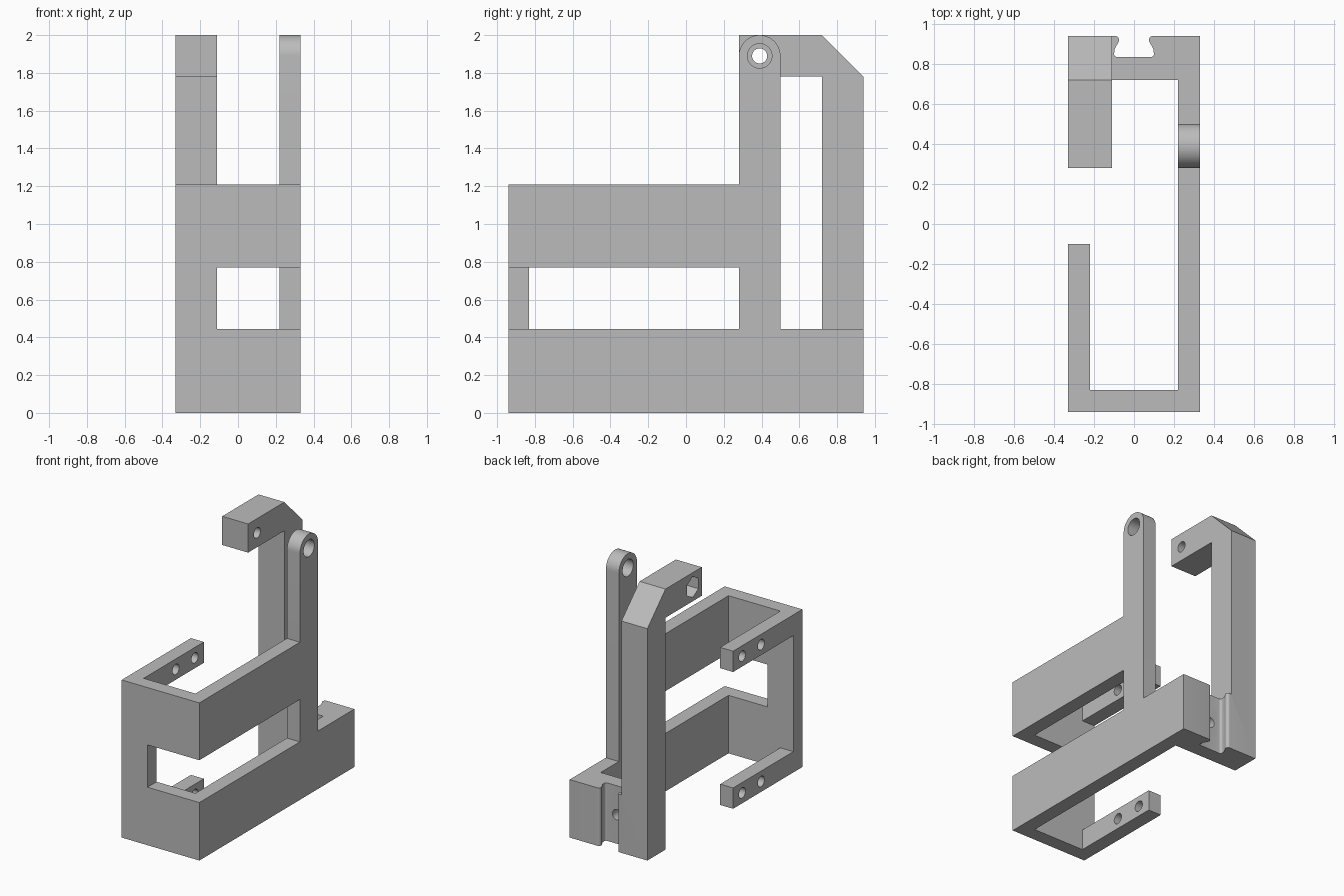
import bpy
import bmesh
import math

cube = bpy.data.objects.get("Cube")
if cube:
    bpy.data.objects.remove(cube, do_unlink=True)

grey = bpy.data.materials.new("plain grey")
grey.use_nodes = True
GREY = (0.5, 0.5, 0.5, 1)
grey.diffuse_color = GREY
grey.node_tree.nodes["Principled BSDF"].inputs["Base Color"].default_value = GREY

# Shared dimensions: half width, half length, wall thickness, level heights
W, L, T = 0.33, 0.94, 0.11
LOW, MID, TOP, FULL = 0.445, 0.77, 1.21, 2.0
POST_A, POST_B = 0.28, 0.5      # pivot post, front and back
PIVOT_Y, PIVOT_Z = 0.39, 1.89
BACK = L - 2 * T                # inner face of the back wall


def prism(name, profile, axis, lo, hi):
    """Extrude a closed 2D profile along an axis, from lo to hi."""
    place = {"x": lambda u, v, w: (w, u, v),
             "y": lambda u, v, w: (u, w, v),
             "z": lambda u, v, w: (u, v, w)}[axis]
    bm = bmesh.new()
    face = bm.faces.new([bm.verts.new(place(u, v, lo)) for u, v in profile])
    ext = bmesh.ops.extrude_face_region(bm, geom=[face])
    shift = place(0, 0, hi - lo)
    bmesh.ops.translate(bm, vec=shift,
                        verts=[g for g in ext["geom"] if isinstance(g, bmesh.types.BMVert)])
    bmesh.ops.recalc_face_normals(bm, faces=bm.faces)
    mesh = bpy.data.meshes.new(name)
    bm.to_mesh(mesh)
    bm.free()
    mesh.materials.append(grey)
    obj = bpy.data.objects.new(name, mesh)
    bpy.context.collection.objects.link(obj)
    return obj


def arc(cu, cv, r, start, end, n):
    angles = [math.radians(start + (end - start) * i / n) for i in range(n + 1)]
    return [(cu + r * math.cos(a), cv + r * math.sin(a)) for a in angles]


def ring(cu, cv, r, n=32):
    return arc(cu, cv, r, 90, 450, n)[:-1]


def rect(u0, u1, v0, v1):
    return [(u0, v0), (u1, v0), (u1, v1), (u0, v1)]


def combine(target, tool, operation):
    mod = target.modifiers.new(operation.title(), "BOOLEAN")
    mod.operation, mod.solver, mod.object = operation, "EXACT", tool
    bpy.context.view_layer.objects.active = target
    bpy.ops.object.modifier_apply(modifier=mod.name)
    bpy.data.objects.remove(tool, do_unlink=True)


# Side plate: two beams and the round-topped pivot post
plate = [(-L, 0), (L, 0), (L, LOW), (POST_B, LOW)]
plate += arc(PIVOT_Y, PIVOT_Z, T, 0, 180, 32)
plate += [(POST_A, TOP), (-L, TOP), (-L, MID), (POST_A, MID), (POST_A, LOW), (-L, LOW)]
frame = prism("bracket_frame", plate, "x", W - T, W)

# Front wall with a window open to one side
front = [(-W, 0), (W, 0), (W, LOW), (-T, LOW), (-T, MID), (W, MID), (W, TOP), (-W, TOP)]
parts = [prism("front_wall", front, "y", -L, -L + T)]

# Short clamp arms, lower and upper
for name, z in (("lower_arm", 0), ("upper_arm", TOP - 0.16)):
    parts.append(prism(name, rect(-L, -0.1, z, z + 0.16), "x", -W, -W + T))

# Back block with a round-lipped dovetail groove
lip = arc(0.095, L - 0.02, 0.02, 90, 205, 8)
lip += [(0.098, 0.872)] + arc(0.084, 0.851, 0.016, 30, -90, 6)
groove = lip + [(-x, y) for x, y in reversed(lip)]
block = [(-0.2, BACK), (W, BACK), (W, L)] + groove + [(-0.2, L)]
parts.append(prism("back_block", block, "z", 0, LOW))

# Rear mast with its chamfered hook
hook = [(BACK, 0), (L, 0), (L, FULL - 2 * T), (BACK, FULL), (POST_A, FULL),
        (POST_A, FULL - 2 * T), (BACK, FULL - 2 * T)]
parts.append(prism("rear_hook", hook, "x", -W, -T))

for part in parts:
    combine(frame, part, "UNION")

# Bores: pivot, hook bolt with hex pocket, clamp arm holes, groove screw
cutters = [
    prism("pivot_bore", ring(PIVOT_Y, PIVOT_Z, 0.065), "x", 0.1, 0.5),
    prism("bolt_bore", ring(PIVOT_Y, PIVOT_Z, 0.04), "x", -0.5, 0),
    prism("nut_pocket", ring(PIVOT_Y, PIVOT_Z, 0.08, 6), "x", -0.5, -W + 0.1),
    prism("screw_bore", ring(0, LOW / 2, 0.04), "y", 0.6, 0.9),
]
for y in (-0.21, -0.44):
    for z in (0.08, TOP - 0.08):
        cutters.append(prism("arm_bore", ring(y, z, 0.04), "x", -0.5, -0.15))
for cutter in cutters:
    combine(frame, cutter, "DIFFERENCE")

# Merge flat regions and shade the round surfaces smooth
bm = bmesh.new()
bm.from_mesh(frame.data)
bmesh.ops.remove_doubles(bm, verts=bm.verts, dist=0.0005)
bmesh.ops.dissolve_limit(bm, angle_limit=math.radians(1), verts=bm.verts, edges=bm.edges)
bm.to_mesh(frame.data)
bm.free()
bpy.ops.object.select_all(action="DESELECT")
frame.select_set(True)
bpy.context.view_layer.objects.active = frame
bpy.ops.object.shade_smooth_by_angle(angle=math.radians(30))
